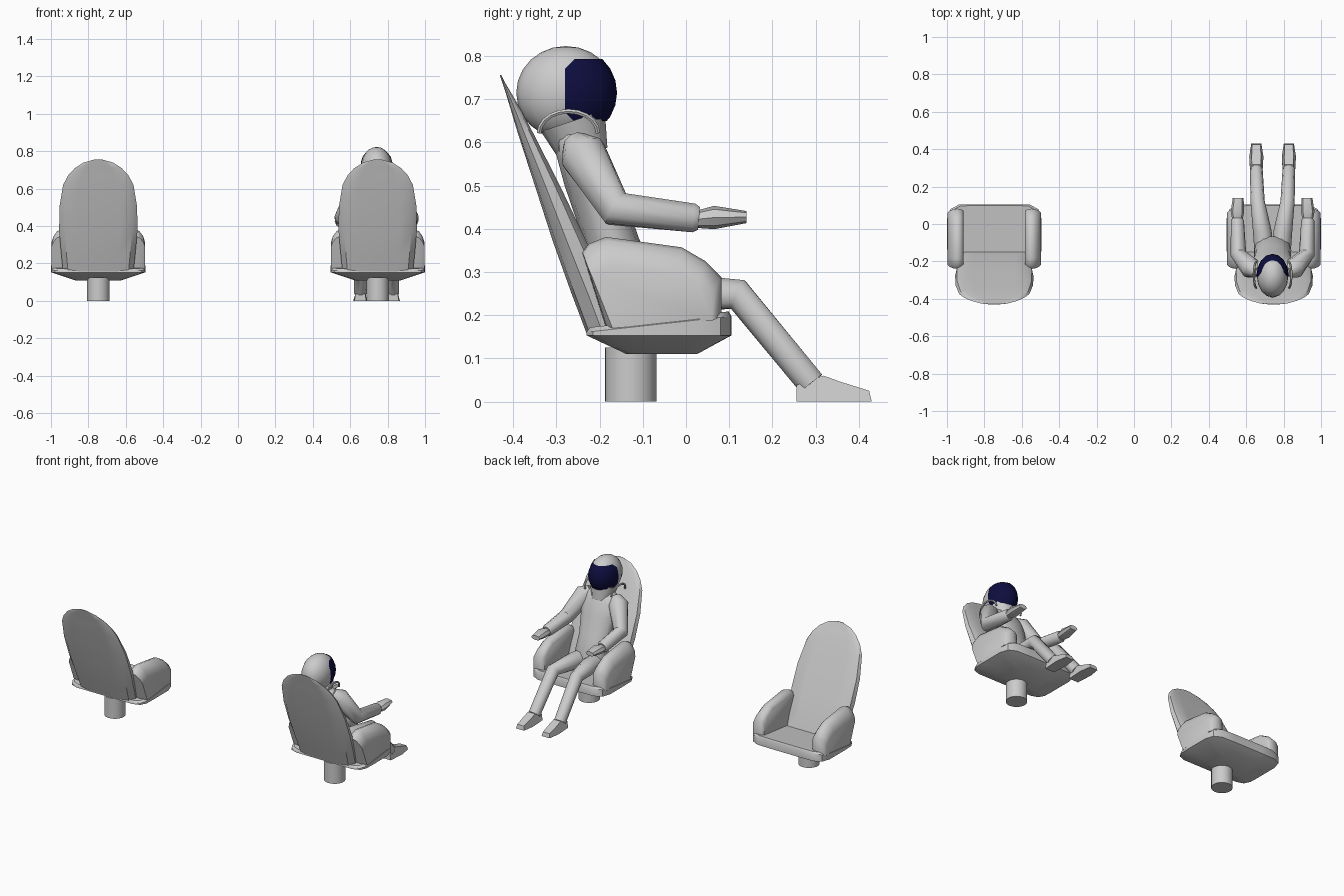
import bpy, bmesh, math
from mathutils import Vector

if "Cube" in bpy.data.objects:
    bpy.data.objects.remove(bpy.data.objects["Cube"])

CHAIRS = (-0.747, 0.747)
PX = 0.741          # centre of the seated figure


def finish(name, bm, angle=35):
    bmesh.ops.recalc_face_normals(bm, faces=bm.faces)
    me = bpy.data.meshes.new(name)
    bm.to_mesh(me)
    bm.free()
    ob = bpy.data.objects.new(name, me)
    bpy.context.collection.objects.link(ob)
    bpy.ops.object.select_all(action='DESELECT')
    ob.select_set(True)
    bpy.context.view_layer.objects.active = ob
    bpy.ops.object.shade_smooth_by_angle(angle=math.radians(angle))
    return ob


def loft(name, rings, angle=35):
    """Skin closed rings of equal length and cap both ends."""
    bm = bmesh.new()
    vs = [[bm.verts.new(p) for p in r] for r in rings]
    n = len(rings[0])
    for a, b in zip(vs, vs[1:]):
        for i in range(n):
            j = (i + 1) % n
            bm.faces.new((a[i], a[j], b[j], b[i]))
    bm.faces.new(vs[0])
    bm.faces.new(vs[-1])
    return finish(name, bm, angle)


def limb(name, path, n=10):
    """Tapered tube through (x, y, z, radius) with mitred joints."""
    pts = [Vector(p[:3]) for p in path]
    rings = []
    for i, p in enumerate(pts):
        t = Vector((0, 0, 0))
        if i > 0:
            t += (p - pts[i - 1]).normalized()
        if i < len(pts) - 1:
            t += (pts[i + 1] - p).normalized()
        t.normalize()
        u = (Vector((1, 0, 0)) - t * t.x).normalized()
        v = t.cross(u)
        r = path[i][3]
        rings.append([p + r * (math.cos(2 * math.pi * k / n) * u + math.sin(2 * math.pi * k / n) * v)
                      for k in range(n)])
    return loft(name, rings, 45)


def oval(c, a, b, n=12):
    """Oval ring around centre c spanned by half-axes a and b."""
    c, a, b = Vector(c), Vector(a), Vector(b)
    return [c + math.cos(2 * math.pi * k / n) * a + math.sin(2 * math.pi * k / n) * b for k in range(n)]


def chair(cx):
    # pedestal
    bpy.ops.mesh.primitive_cylinder_add(vertices=24, radius=0.06, depth=0.125, location=(cx, -0.128, 0.0625))
    bpy.context.object.name = "pedestal"
    bpy.ops.object.shade_smooth_by_angle(angle=math.radians(35))

    # seat pan: rounded outline, tapering to a small flat underside
    half = [(0.10, 0.105), (0.19, 0.103), (0.235, 0.08), (0.252, 0.03), (0.252, -0.12),
            (0.25, -0.18), (0.232, -0.215), (0.19, -0.23), (0.10, -0.23)]
    plan = half + [(-x, y) for x, y in reversed(half)]
    rise = lambda y: 0.172 + (y + 0.2) * 0.11
    loft("seat", [
        [(cx + 0.49 * x, -0.05 + 0.49 * (y + 0.05), 0.11) for x, y in plan],
        [(cx + x, y, 0.153) for x, y in plan],
        [(cx + x, y, rise(y) - 0.008) for x, y in plan],
        [(cx + 0.95 * x, -0.05 + 0.96 * (y + 0.05), rise(y) + 0.003) for x, y in plan]])

    # backrest: horizontal slices (z, half width, rear y, front y)
    rings = []
    for z, w, yb, yf in [(0.157, 0.188, -0.23, -0.14), (0.25, 0.198, -0.265, -0.175),
                         (0.37, 0.209, -0.308, -0.23), (0.50, 0.208, -0.35, -0.292),
                         (0.62, 0.188, -0.389, -0.353), (0.67, 0.162, -0.404, -0.379),
                         (0.71, 0.125, -0.416, -0.402), (0.74, 0.078, -0.426, -0.42),
                         (0.756, 0.02, -0.431, -0.428)]:
        sec = [(0.55, yb), (0.86, yb + 0.08 * (yf - yb)), (1, yb + 0.42 * (yf - yb)),
               (0.96, yb + 0.8 * (yf - yb)), (0.84, yf), (0.55, yf)]
        rings.append([(cx + k * w, y, z) for k, y in sec] + [(cx - k * w, y, z) for k, y in reversed(sec)])
    loft("backrest", rings)

    # armrests: side profile skinned from inside to outside
    prof = [(-0.185, 0.17), (-0.24, 0.345), (-0.225, 0.365), (-0.185, 0.381), (-0.01, 0.357),
            (0.045, 0.325), (0.082, 0.288), (0.082, 0.195)]
    for s in (-1, 1):
        loft("armrest", [
            [(cx + s * x, -0.08 + ky * (y + 0.08), 0.17 + kz * (z - 0.17)) for y, z in prof]
            for x, ky, kz in [(0.165, 0.94, 0.88), (0.178, 0.98, 0.97), (0.198, 1, 1),
                              (0.220, 0.98, 0.96), (0.24, 0.93, 0.83), (0.25, 0.86, 0.68)]], 50)


for c in CHAIRS:
    chair(c)

# torso
loft("torso", [oval((PX, y, z), (hx, 0, 0), (0, hy, 0)) for z, y, hx, hy in [
    (0.20, -0.13, 0.085, 0.065), (0.28, -0.14, 0.1, 0.075), (0.38, -0.175, 0.098, 0.065),
    (0.50, -0.215, 0.115, 0.066), (0.57, -0.24, 0.125, 0.06), (0.605, -0.25, 0.10, 0.05),
    (0.63, -0.255, 0.05, 0.04)]], 50)
limb("neck", [(PX, -0.235, 0.57, 0.056), (PX, -0.262, 0.65, 0.078)], 12)


# helmet
def helmet_shell(k):
    bm = bmesh.new()
    bmesh.ops.create_uvsphere(bm, u_segments=16, v_segments=12, radius=1)
    for v in bm.verts:
        v.co = (PX + 0.084 * k * v.co.x, -0.278 + 0.115 * k * v.co.y, 0.715 + 0.108 * k * v.co.z)
    return bm


finish("helmet", helmet_shell(1), 50)

# visor: slightly larger shell trimmed to an octagonal window
bm = helmet_shell(1.03)
for co, no in [((-0.28, 0.7), (-1, 0)), ((-0.2, 0.65), (0, -1)), ((-0.2, 0.793), (0, 1)),
               ((-0.28, 0.67), (-1, -1)), ((-0.28, 0.77), (-1, 1))]:
    bmesh.ops.bisect_plane(bm, geom=bm.verts[:] + bm.edges[:] + bm.faces[:],
                           plane_co=(0, *co), plane_no=Vector((0, *no)).normalized(), clear_outer=True)
visor = finish("visor", bm, 50)
blue = bpy.data.materials.new("visor_blue")
blue.diffuse_color = (0.004, 0.004, 0.05, 1)
blue.use_nodes = True
blue.node_tree.nodes["Principled BSDF"].inputs["Base Color"].default_value = blue.diffuse_color
visor.data.materials.append(blue)

for s in (-1, 1):
    # collar arches beside the helmet
    limb("collar_arch", [(PX + s * (0.088 + 0.012 * math.sin(a)), -0.272 + 0.068 * math.cos(a),
                          0.622 + 0.05 * math.sin(a), 0.006)
                         for a in [math.pi * k / 10 for k in range(11)]], 6)
    # arm and hand
    limb("arm", [(PX + s * 0.085, -0.258, 0.60, 0.03), (PX + s * 0.115, -0.238, 0.572, 0.056),
                 (PX + s * 0.183, -0.162, 0.446, 0.043), (PX + s * 0.188, 0.018, 0.425, 0.035),
                 (PX + s * 0.188, 0.03, 0.424, 0.028)])
    loft("hand", [oval((PX + s * x, y, z), (hx, 0, 0), (0, 0, hz), 8) for x, y, z, hx, hz in [
        (0.188, 0.025, 0.422, 0.028, 0.02), (0.188, 0.065, 0.426, 0.036, 0.027),
        (0.184, 0.14, 0.427, 0.029, 0.014)]])
    # leg and foot
    limb("leg", [(PX + s * 0.045, -0.15, 0.24, 0.052), (PX + s * 0.055, -0.04, 0.25, 0.05),
                 (PX + s * 0.08, 0.12, 0.248, 0.038), (PX + s * 0.087, 0.29, 0.042, 0.034)])
    side = [(0.256, 0, 0.032), (0.256, 0.038, 0.026), (0.318, 0.06, 0.024), (0.36, 0.045, 0.025),
            (0.424, 0.025, 0.022), (0.43, 0, 0.027), (0.36, 0, 0.038)]
    loft("foot", [[(PX + s * 0.087 + d * w, y, z) for y, z, w in side] for d in (-1, 1)])
